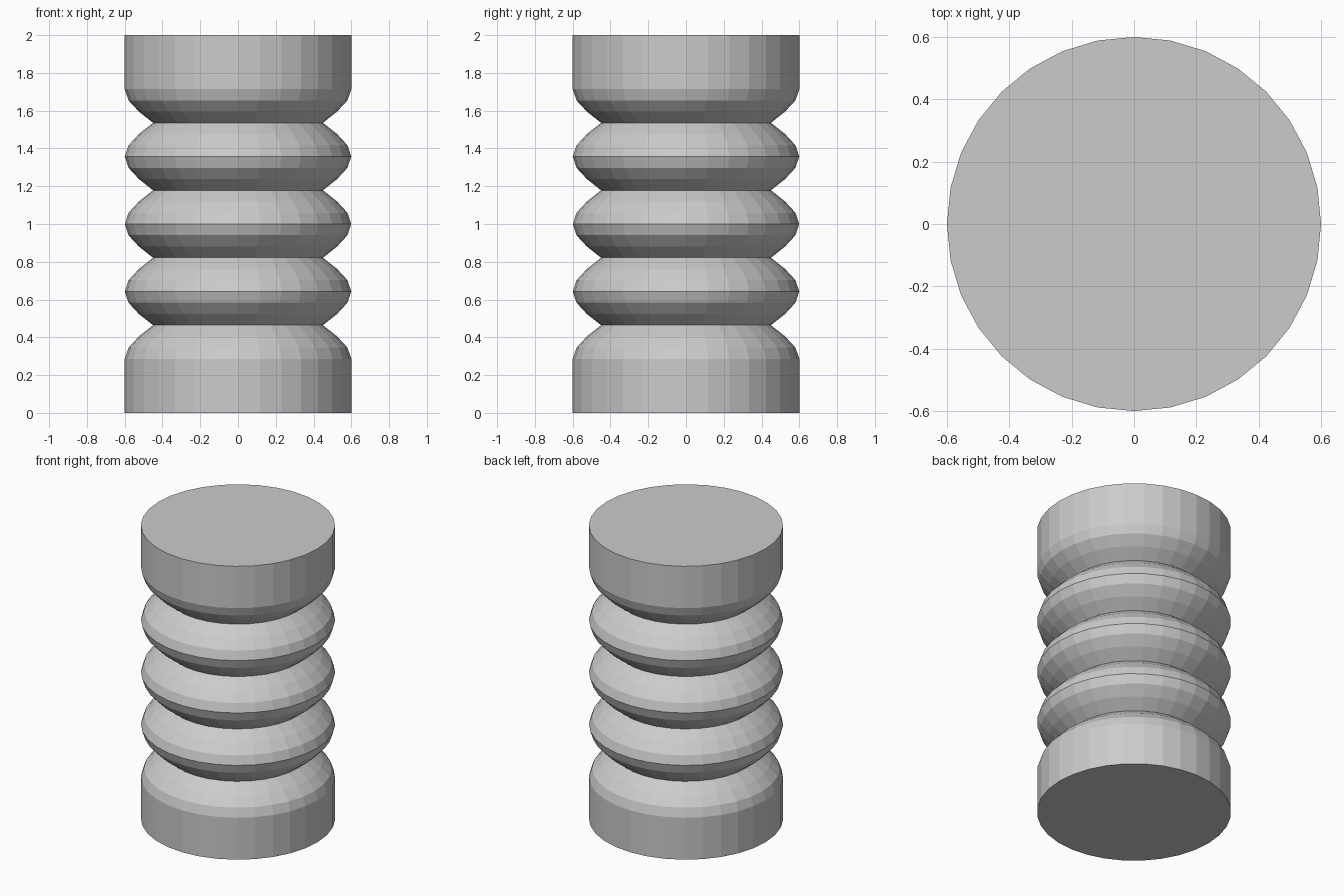
import bpy, bmesh, math

cube = bpy.data.objects.get("Cube")
if cube:
    bpy.data.objects.remove(cube)

SIDES = 32
RADIUS, NECK = 0.6, 0.45
PITCH = 2.5 / 7          # height of one rounded ring
STEPS = 6                # bands per ring
START = 1 - 2 * PITCH    # where the lower collar begins to round over

# Profile: plain collar, scalloped middle, plain collar
profile = [(RADIUS, 0)]
for i in range(4 * STEPS + 1):
    bulge = abs(math.cos(math.pi * i / STEPS))
    profile.append((NECK + (RADIUS - NECK) * bulge, START + PITCH * i / STEPS))
profile.append((RADIUS, 2))

# Spin the profile into a closed ribbed column
bm = bmesh.new()
loops = []
for r, z in profile:
    angles = [2 * math.pi * k / SIDES for k in range(SIDES)]
    loops.append([bm.verts.new((r * math.cos(a), r * math.sin(a), z)) for a in angles])
for low, high in zip(loops, loops[1:]):
    for k in range(SIDES):
        n = (k + 1) % SIDES
        bm.faces.new((low[k], low[n], high[n], high[k]))
bm.faces.new(loops[0][::-1])
bm.faces.new(loops[-1])

mesh = bpy.data.meshes.new("ribbed_column")
bm.to_mesh(mesh)
bm.free()
column = bpy.data.objects.new("ribbed_column", mesh)
bpy.context.collection.objects.link(column)

# Plain grey
grey = bpy.data.materials.new("plain_grey")
grey.use_nodes = True
color = (0.6, 0.6, 0.6, 1)
grey.diffuse_color = color
grey.node_tree.nodes["Principled BSDF"].inputs["Base Color"].default_value = color
mesh.materials.append(grey)
